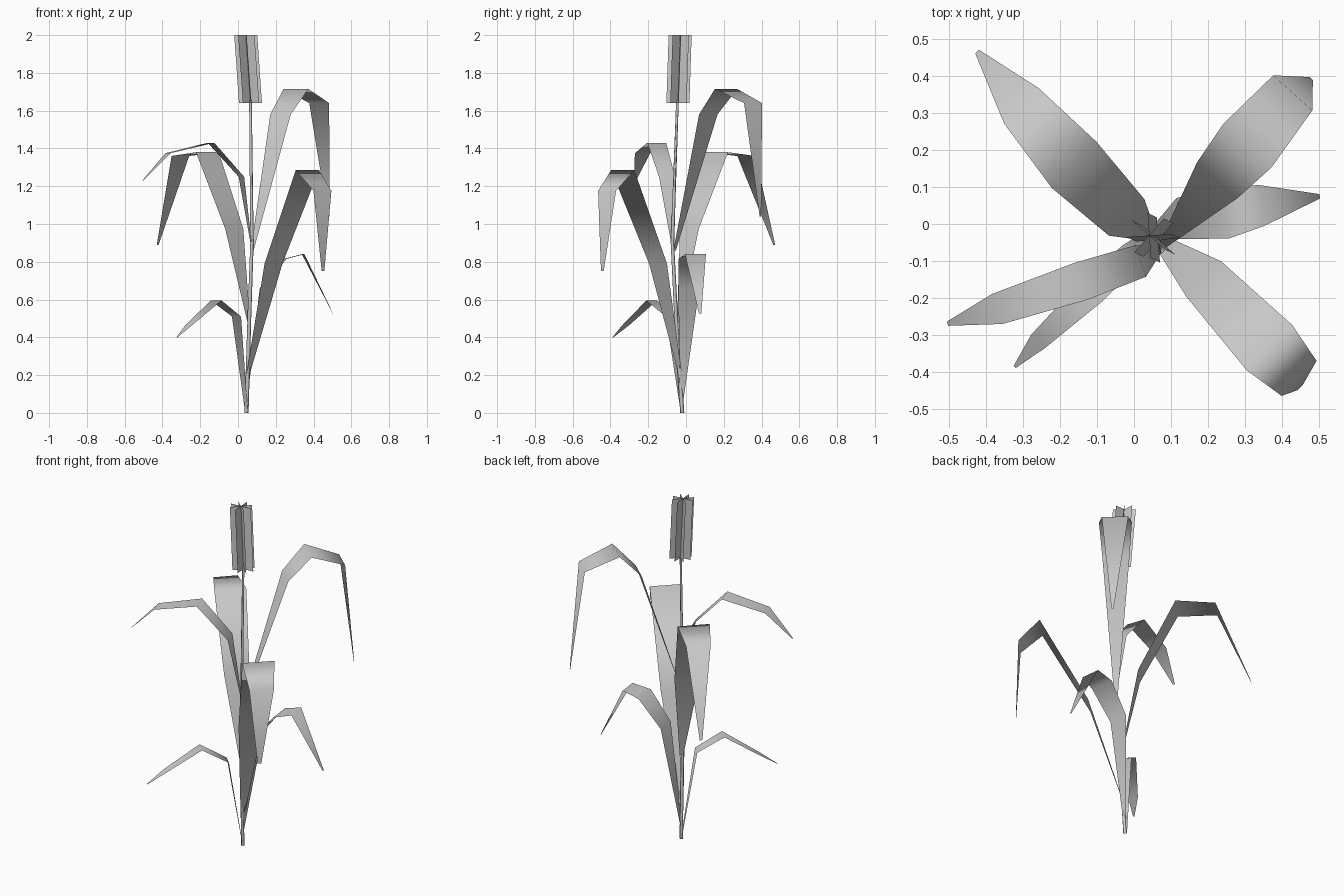
import bpy
from math import sin, cos, radians, pi
from mathutils import Vector


def make_mesh(name, verts, faces, smooth=False):
    mesh = bpy.data.meshes.new(name)
    mesh.from_pydata(verts, [], faces)
    obj = bpy.data.objects.new(name, mesh)
    bpy.context.collection.objects.link(obj)
    for p in mesh.polygons:
        p.use_smooth = smooth
    return obj


def make_leaf(name, heading, stations):
    """Flat ribbon: each station is (x, y, z, half width) along the midline."""
    a = radians(heading)
    side = Vector((-sin(a), cos(a), 0))
    verts = []
    for x, y, z, w in stations:
        c = Vector((x, y, z))
        verts += [c + side * w, c - side * w]
    faces = [(2 * i, 2 * i + 1, 2 * i + 3, 2 * i + 2)
             for i in range(len(stations) - 1)]
    return make_mesh(name, verts, faces, True)


# Arching leaves, named by the direction they bend
make_leaf("leaf_back_right", 48, [
    (0.075, -0.06, 0.86, 0.01), (0.225, 0.118, 1.58, 0.073),
    (0.307, 0.212, 1.715, 0.088), (0.43, 0.355, 1.64, 0.071),
    (0.48, 0.394, 1.04, 0.006)])
make_leaf("leaf_front_right", -45, [
    (0.052, -0.03, 0.2, 0.012), (0.188, -0.148, 0.79, 0.067),
    (0.367, -0.335, 1.285, 0.087), (0.447, -0.418, 1.175, 0.067),
    (0.45, -0.443, 0.75, 0.01)])
make_leaf("leaf_back_left", 136, [
    (0.057, -0.04, 0.48, 0.01), (-0.02, 0.018, 0.975, 0.069),
    (-0.162, 0.16, 1.38, 0.087), (-0.305, 0.32, 1.36, 0.067),
    (-0.425, 0.467, 0.89, 0.007)])
make_leaf("leaf_left", 199, [
    (0.072, -0.068, 0.88, 0.008), (0.018, -0.1, 1.25, 0.045),
    (-0.143, -0.155, 1.43, 0.053), (-0.37, -0.23, 1.375, 0.043),
    (-0.505, -0.27, 1.23, 0.006)])
make_leaf("leaf_low_front_left", 225, [
    (0.045, -0.02, 0, 0.01), (-0.008, -0.083, 0.51, 0.034),
    (-0.115, -0.182, 0.595, 0.04), (-0.26, -0.318, 0.465, 0.026),
    (-0.323, -0.387, 0.4, 0.004)])
make_leaf("leaf_low_right", 7, [
    (0.047, -0.022, 0.08, 0.01), (0.122, 0.015, 0.66, 0.056),
    (0.248, 0.03, 0.815, 0.07), (0.345, 0.05, 0.84, 0.056),
    (0.503, 0.075, 0.525, 0.006)])

# Thin bent stalk, triangular rings
path = [(0.045, -0.02, 0, 0.011), (0.06, -0.052, 0.5, 0.01),
        (0.074, -0.072, 0.9, 0.009), (0.066, -0.045, 1.66, 0.007)]
n = 4
verts = [(x + r * cos(2 * pi * k / n), y + r * sin(2 * pi * k / n), z)
         for x, y, z, r in path for k in range(n)]
faces = [(i * n + k, i * n + (k + 1) % n, (i + 1) * n + (k + 1) % n, (i + 1) * n + k)
         for i in range(len(path) - 1) for k in range(n)]
make_mesh("stalk", verts, faces, True)

# Seed head: leaning vertical cards crossed around the stalk
low, high = Vector((0.066, -0.043, 1.64)), Vector((0.041, -0.031, 2.0))
verts, faces = [], []
for i in range(4):
    a = pi * i / 4 + radians(4)
    d = Vector((cos(a), sin(a), 0)) * 0.061
    b = len(verts)
    verts += [low - d, low + d, high + d, high - d]
    faces.append((b, b + 1, b + 2, b + 3))
make_mesh("seed_head", verts, faces)
